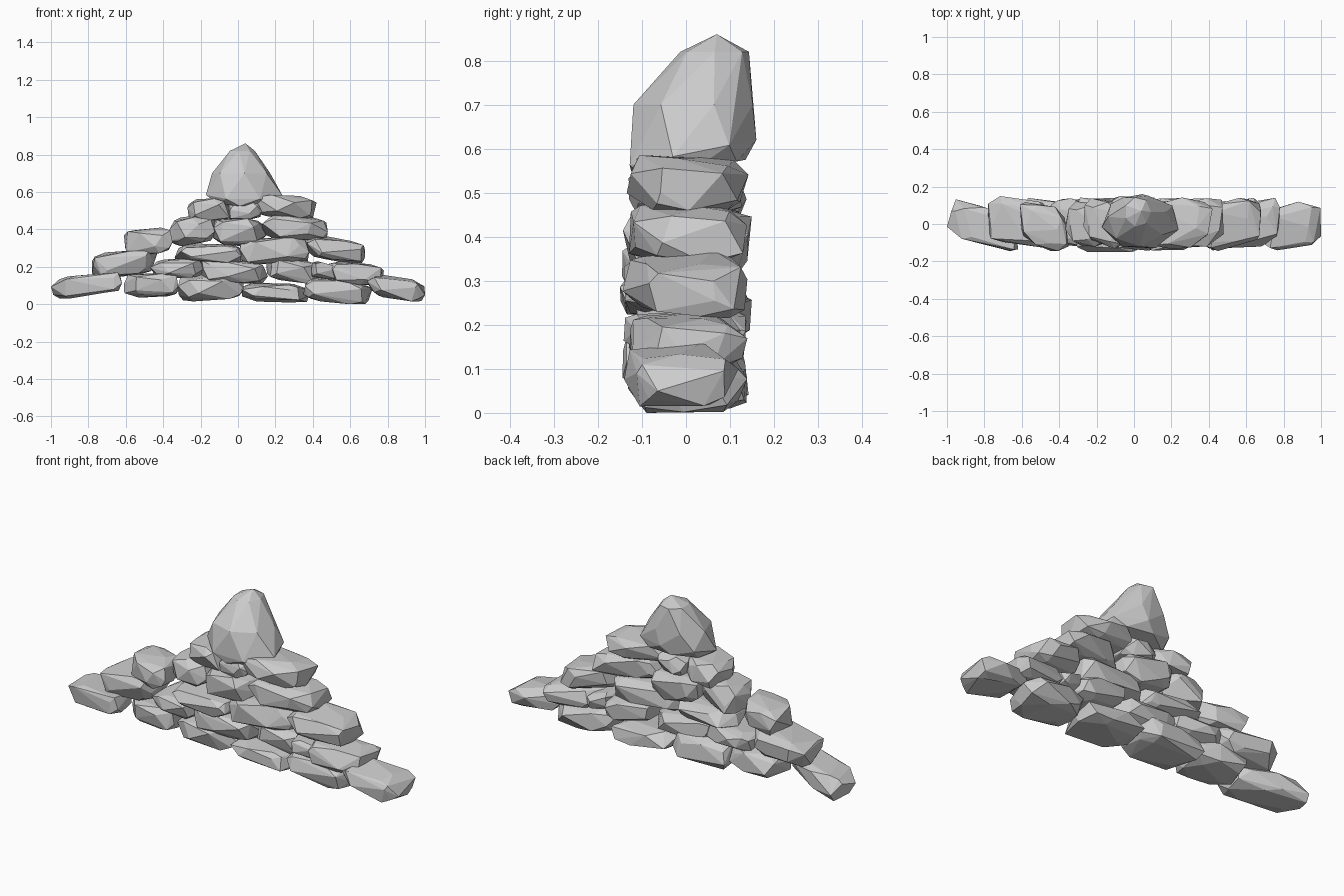
import bpy, bmesh, math, random
from mathutils import Vector

if "Cube" in bpy.data.objects:
    bpy.data.objects.remove(bpy.data.objects["Cube"])

rnd = random.Random(7)


def hull_object(name, points):
    bm = bmesh.new()
    for p in points:
        bm.verts.new(p)
    bmesh.ops.convex_hull(bm, input=bm.verts[:])
    loose = [v for v in bm.verts if not v.link_faces]
    bmesh.ops.delete(bm, geom=loose, context='VERTS')
    # merge nearly flat neighbours into broad chiselled facets
    bmesh.ops.dissolve_limit(bm, angle_limit=math.radians(7),
                             verts=bm.verts[:], edges=bm.edges[:])
    bmesh.ops.recalc_face_normals(bm, faces=bm.faces[:])
    me = bpy.data.meshes.new(name)
    bm.to_mesh(me)
    bm.free()
    ob = bpy.data.objects.new(name, me)
    bpy.context.collection.objects.link(ob)


def stone(name, x0, x1, z0, z1):
    """Faceted stone filling an x and z range, leaning in towards the pile's centre."""
    n = 26
    mid = (x0 + x1) / 2
    tilt = -0.5 * mid + rnd.uniform(-0.2, 0.2)
    yaw = 0.5 * min(mid, 0.2) + rnd.uniform(-0.2, 0.2)
    pts = []
    for i in range(n):
        w = 1 - 2 * (i + 0.5) / n
        a = i * 2.39996 + rnd.uniform(-0.35, 0.35)
        r = math.sqrt(1 - w * w)
        d = (r * math.cos(a), r * math.sin(a), w)
        s = rnd.uniform(0.86, 1.04)
        x, y, z = (math.copysign(abs(c) ** 0.55, c) * s for c in d)
        pts.append(Vector((x, y + yaw * x, z + tilt * x)))
    # fit the stone exactly to its range
    y0, y1 = rnd.uniform(-0.15, -0.115), rnd.uniform(0.115, 0.15)
    for k, (a, b) in enumerate(((x0, x1), (y0, y1), (z0, z1))):
        lo = min(p[k] for p in pts)
        hi = max(p[k] for p in pts)
        for p in pts:
            p[k] = a + (p[k] - lo) / (hi - lo) * (b - a)
    hull_object(name, pts)


def course(name, rows):
    for i, row in enumerate(rows):
        stone(f"{name}_stone_{i + 1}", *row)


# courses from the ground up: x range, z range of each stone
course("bottom", [(-1.0, -.62, .03, .17), (-.61, -.32, .035, .17),
                  (-.32, .03, .015, .16), (.02, .38, .01, .115),
                  (.35, .72, 0, .145), (.69, 1.0, .015, .16)])
course("second", [(-.78, -.43, .14, .29), (-.47, -.18, .14, .25),
                  (-.2, .16, .11, .24), (.15, .43, .11, .25),
                  (.39, .53, .13, .23), (.47, .78, .1, .23)])
course("third", [(-.61, -.35, .26, .41), (-.34, .02, .22, .325),
                 (0, .38, .215, .36), (.37, .68, .215, .37)])
course("fourth", [(-.37, -.12, .31, .48), (-.14, .15, .31, .46),
                  (.13, .48, .34, .485)])
course("fifth", [(-.27, -.03, .44, .565), (-.06, .13, .45, .55),
                 (.05, .42, .46, .585)])

# pointed capstone: shrinking rings (z, centre x, centre y, radius x, radius y)
cap = [Vector((.04, .07, .86))]
for j, (z, cx, cy, rx, ry) in enumerate([(.82, .02, .065, .07, .08),
                                         (.70, .02, .02, .16, .14),
                                         (.59, .035, .01, .21, .15),
                                         (.55, .04, .01, .17, .13)]):
    for i in range(7):
        a = 2 * math.pi * (i + 0.35 * j) / 7
        y = cy + ry * math.sin(a)
        lean = 0.2 * (y - cy) if z < 0.65 else 0  # sloping underside
        cap.append(Vector((cx + rx * math.cos(a), y, z + lean)))
hull_object("capstone", cap)
